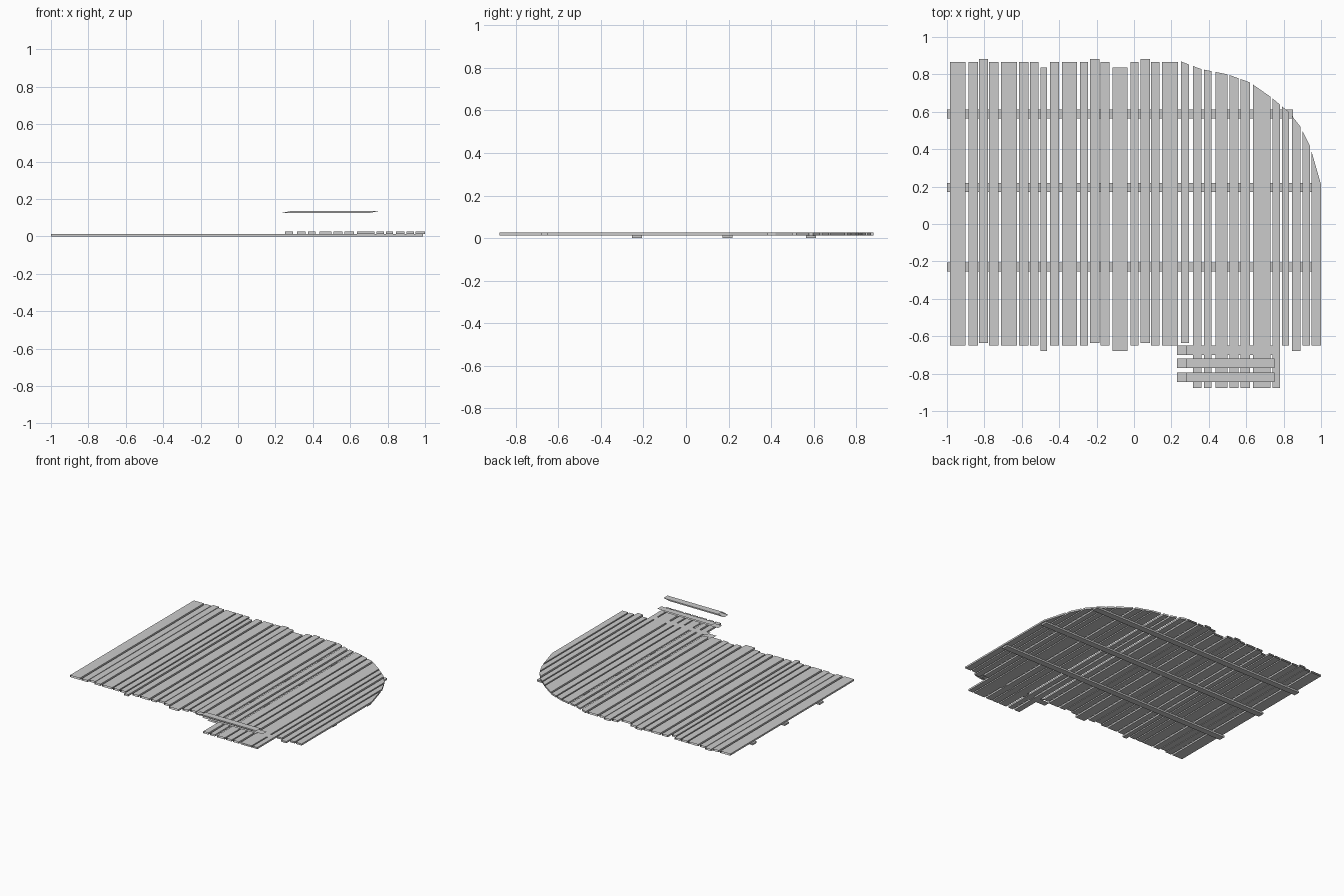
import bpy

if "Cube" in bpy.data.objects:
    bpy.data.objects.remove(bpy.data.objects["Cube"])

Z0, Z1 = 0.013, 0.026   # underside and top of the deck boards


def prism(name, outline, z0, z1, shear=0.0, skip=()):
    """Extruded four-corner outline (front-left, front-right, back-right, back-left).
    skip lists open sides: 0 front, 1 right, 2 back, 3 left."""
    verts = [(x - shear, y, z0) for x, y in outline] + [(x, y, z1) for x, y in outline]
    faces = [(3, 2, 1, 0), (4, 5, 6, 7)]
    faces += [(i, (i + 1) % 4, (i + 1) % 4 + 4, i + 4) for i in range(4) if i not in skip]
    mesh = bpy.data.meshes.new(name)
    mesh.from_pydata(verts, [], faces)
    mesh.update()
    ob = bpy.data.objects.new(name, mesh)
    bpy.context.collection.objects.link(ob)
    return ob


def rect(x0, x1, y0, y1):
    return [(x0, y0), (x1, y0), (x1, y1), (x0, y1)]


# Rounded back-right corner of the deck
CURVE = [(0.25, 0.87), (0.30, 0.85), (0.36, 0.828), (0.50, 0.80), (0.62, 0.757),
         (0.73, 0.68), (0.83, 0.597), (0.89, 0.52), (0.94, 0.42), (1.0, 0.21)]


def back_edge(x):
    for (xa, ya), (xb, yb) in zip(CURVE, CURVE[1:]):
        if x <= xb:
            return ya + (yb - ya) * (x - xa) / (xb - xa)
    return CURVE[-1][1]


# Straight boards: left, right, lengthwise shift
straight = [
    (-.985, -.90, 0), (-.885, -.835, 0), (-.83, -.78, 1), (-.775, -.725, 0),
    (-.71, -.625, 0), (-.615, -.565, 0), (-.555, -.51, 0), (-.50, -.465, -2),
    (-.45, -.40, 0), (-.385, -.305, 0), (-.29, -.245, 0), (-.235, -.185, 1),
    (-.18, -.13, 0), (-.115, -.035, -2), (-.02, .025, 0), (.035, .085, 1),
    (.09, .135, 0), (.15, .235, 0)]
for x0, x1, k in straight:
    d = k * 0.015
    prism("deck_board", rect(x0, x1, -0.65 + d, 0.867 + d), Z0, Z1, skip=(0, 2))

# Boards trimmed to the rounded corner: left, right, front end
trimmed = [
    (.25, .295, -.635), (.315, .36, -.877), (.375, .415, -.877), (.435, .50, -.877),
    (.51, .56, -.877), (.57, .62, -.877), (.635, .73, -.877), (.74, .78, -.877),
    (.79, .83, -.65), (.845, .89, -.68), (.90, .94, -.65), (.95, 1.0, -.65)]
for x0, x1, y0 in trimmed:
    outline = [(x0, y0), (x1, y0), (x1, back_edge(x1)), (x0, back_edge(x0))]
    prism("trimmed_deck_board", outline, Z0, Z1, skip=(0,) if x0 < 0.63 else ())

# Support beams under the deck
for y, x1 in ((-0.23, 0.99), (0.195, 0.99), (0.587, 0.85)):
    prism("support_beam", rect(-1.0, x1, y - 0.024, y + 0.024), 0.0, Z0)

# Step treads over the landing, open at their ends
for y0, y1, z, skip in ((-0.845, -0.795, 0.135, (1, 3)),
                        (-0.77, -0.72, 0.08, (0, 1, 2, 3)),
                        (-0.70, -0.65, 0.028, (0, 1, 2, 3))):
    prism("step_tread", rect(0.28, 0.75, y0, y1), z - 0.01, z, shear=0.05, skip=skip)
